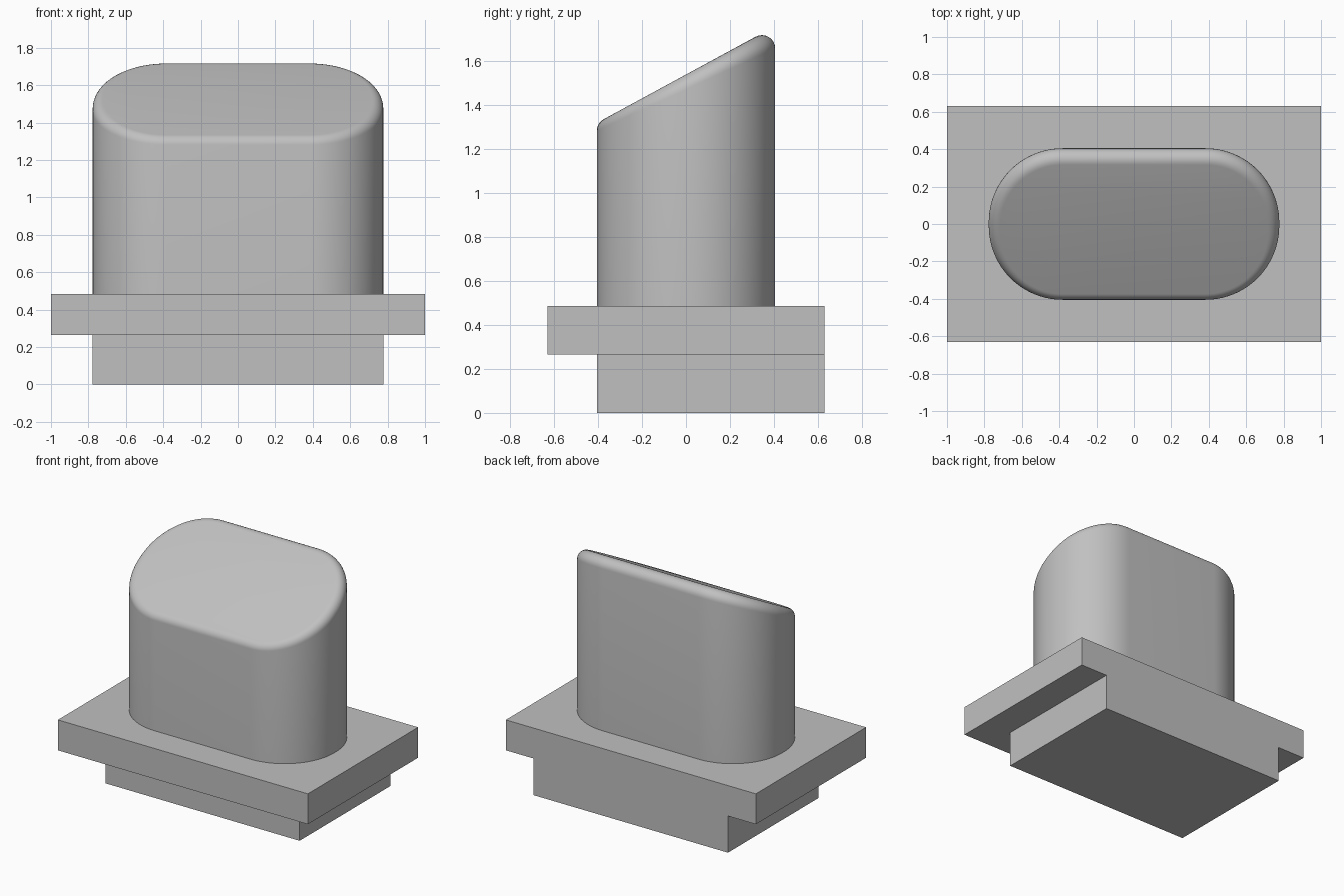
import bpy, bmesh, math
from mathutils import Vector

cube = bpy.data.objects.get("Cube")
if cube:
    bpy.data.objects.remove(cube, do_unlink=True)

GREY = (0.53, 0.53, 0.53, 1)
grey = bpy.data.materials.new("plain_grey")
grey.use_nodes = True
grey.diffuse_color = GREY
grey.node_tree.nodes["Principled BSDF"].inputs["Base Color"].default_value = GREY

HALF_X, HALF_Y, DEPTH = 0.777, 0.405, 0.63
STEP_Z, PLATE_Z = 0.265, 0.485


def add_object(name, bm):
    bmesh.ops.recalc_face_normals(bm, faces=bm.faces[:])
    mesh = bpy.data.meshes.new(name)
    bm.to_mesh(mesh)
    bm.free()
    mesh.materials.append(grey)
    obj = bpy.data.objects.new(name, mesh)
    bpy.context.collection.objects.link(obj)
    return obj


def box(name, low, high):
    bm = bmesh.new()
    bmesh.ops.create_cube(bm, size=1)
    low, high = Vector(low), Vector(high)
    for v in bm.verts:
        v.co = (low + high) / 2 + v.co * (high - low)
    return add_object(name, bm)


# Stepped base: narrow foot flush with the back of the wide plate
box("foot_block", (-HALF_X, -HALF_Y, 0), (HALF_X, DEPTH, STEP_Z))
box("flange_plate", (-1, -DEPTH, STEP_Z), (1, DEPTH, PLATE_Z))


# Rounded column with a slanted top and a rolled rim of constant radius
def slanted_column(name, corner, fillet, mid_z, slope, steps=24, rim_steps=8):
    top_normal = Vector((0, -slope, 1)).normalized()
    outline = []
    for quarter in range(4):
        sx = 1 if quarter in (0, 3) else -1
        sy = 1 if quarter < 2 else -1
        for i in range(steps + 1):
            a = (quarter + i / steps) * math.pi / 2
            n = Vector((math.cos(a), math.sin(a), 0))
            centre = Vector((sx * (HALF_X - corner), sy * (HALF_Y - corner), 0))
            outline.append((centre + n * corner, n))

    bm = bmesh.new()
    rings = [[bm.verts.new((p.x, p.y, PLATE_Z)) for p, n in outline]]
    for k in range(rim_steps + 1):
        ring = []
        for p, n in outline:
            c = p - n * fillet
            c.z = mid_z + slope * c.y - fillet / top_normal.z
            ring.append(bm.verts.new(c + n.slerp(top_normal, k / rim_steps) * fillet))
        rings.append(ring)
    count = len(outline)
    for low, high in zip(rings, rings[1:]):
        for i in range(count):
            j = (i + 1) % count
            bm.faces.new((low[i], low[j], high[j], high[i]))
    bm.faces.new(rings[-1])
    bm.faces.new(rings[0][::-1])
    bmesh.ops.remove_doubles(bm, verts=bm.verts[:], dist=0.0001)
    return add_object(name, bm)


column = slanted_column("slanted_column", corner=0.395, fillet=0.06, mid_z=1.537, slope=0.543)
bpy.ops.object.select_all(action="DESELECT")
column.select_set(True)
bpy.context.view_layer.objects.active = column
bpy.ops.object.shade_smooth_by_angle(angle=math.radians(30))
